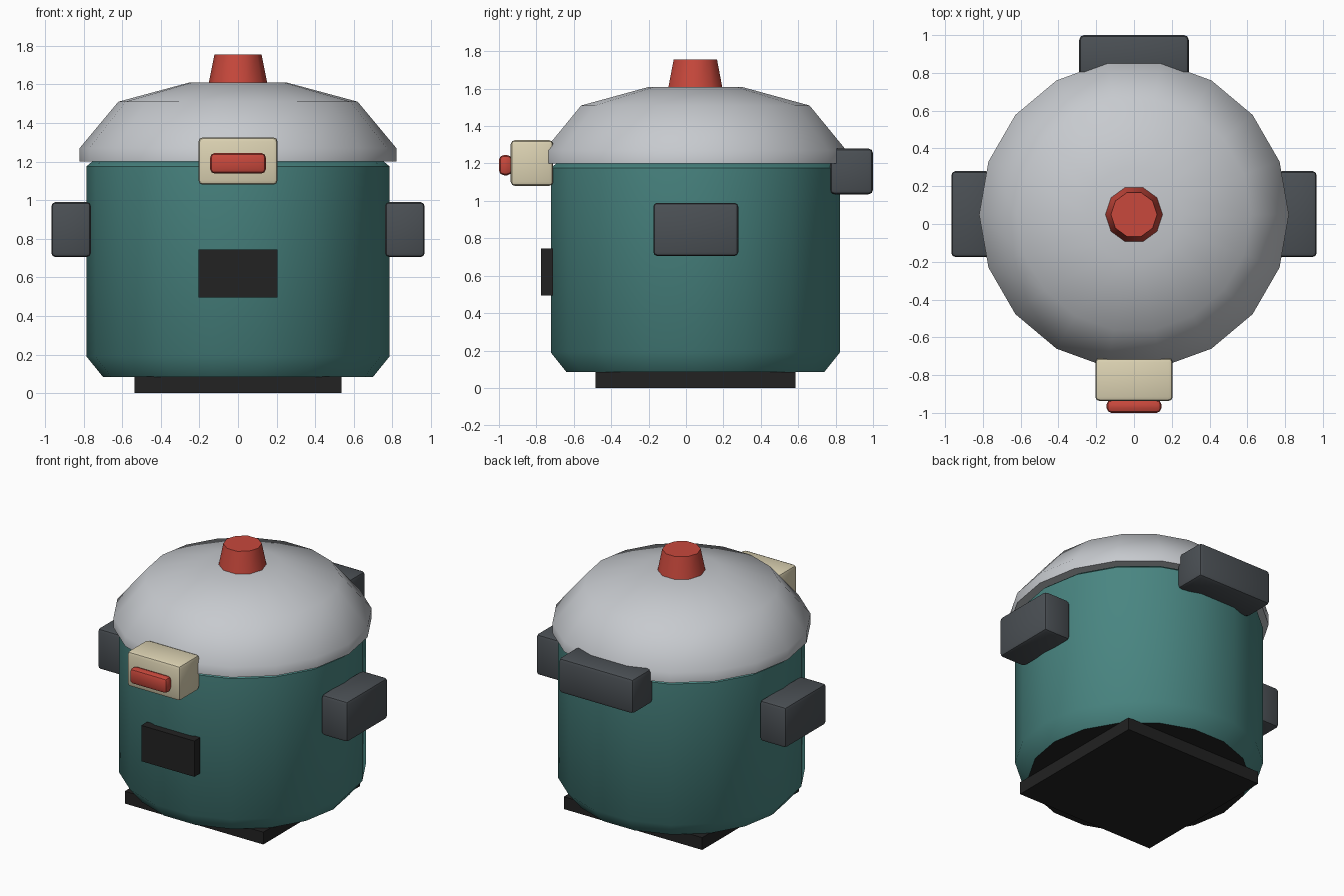
import bpy, bmesh, math
from mathutils import Vector

cube = bpy.data.objects.get("Cube")
if cube:
    bpy.data.objects.remove(cube, do_unlink=True)

CENTRE_Y = 0.05


def material(name, rgb):
    m = bpy.data.materials.new(name)
    m.use_nodes = True
    m.diffuse_color = (*rgb, 1)
    m.node_tree.nodes["Principled BSDF"].inputs["Base Color"].default_value = (*rgb, 1)
    return m


teal = material("teal enamel", (0.066, 0.235, 0.22))
silver = material("pale grey metal", (0.57, 0.59, 0.62))
red = material("red plastic", (0.58, 0.065, 0.045))
cream = material("cream plastic", (0.72, 0.65, 0.45))
slate = material("dark grey rubber", (0.07, 0.08, 0.09))
black = material("black plastic", (0.016, 0.016, 0.016))


def finish(name, bm, mats, smooth_angle=None):
    mesh = bpy.data.meshes.new(name)
    bm.to_mesh(mesh)
    bm.free()
    obj = bpy.data.objects.new(name, mesh)
    bpy.context.collection.objects.link(obj)
    for m in mats:
        mesh.materials.append(m)
    if smooth_angle:
        bpy.ops.object.select_all(action="DESELECT")
        obj.select_set(True)
        bpy.context.view_layer.objects.active = obj
        bpy.ops.object.shade_smooth_by_angle(angle=math.radians(smooth_angle))
    return obj


def lathe(name, profile, sides, mats):
    """Closed turned solid from (radius, height) points, bottom to top."""
    bm = bmesh.new()
    rings = []
    for r, z in profile:
        angles = [2 * math.pi * i / sides for i in range(sides)]
        rings.append([bm.verts.new((r * math.cos(a), CENTRE_Y + r * math.sin(a), z))
                      for a in angles])
    for low, high in zip(rings, rings[1:]):
        for i in range(sides):
            j = (i + 1) % sides
            bm.faces.new((low[i], low[j], high[j], high[i]))
    bottom = bm.faces.new(rings[0][::-1])
    bm.faces.new(rings[-1])
    bottom.material_index = len(mats) - 1
    return finish(name, bm, mats, 45)


def box(name, low, high, mat, bevel=0):
    low, high = Vector(low), Vector(high)
    bm = bmesh.new()
    bmesh.ops.create_cube(bm, size=1)
    for v in bm.verts:
        v.co = (low + high) / 2 + v.co * (high - low)
    if bevel:
        bmesh.ops.bevel(bm, geom=bm.edges[:], offset=bevel, segments=2,
                        profile=0.5, affect="EDGES")
    return finish(name, bm, [mat], 35 if bevel else None)


# Pot, with a dark underside
lathe("pot_body", [(0.70, 0.085), (0.785, 0.19), (0.785, 1.175), (0.755, 1.2)],
      18, [teal, black])
lathe("lid", [(0.82, 1.2), (0.82, 1.27), (0.62, 1.51), (0.25, 1.61)], 18, [silver])
lathe("lid_knob", [(0.152, 1.605), (0.122, 1.755)], 10, [red])

# Square foot and front panel
box("base_plate", (-0.535, -0.485, 0), (0.535, 0.585, 0.086), black)
box("front_panel", (-0.205, -0.775, 0.495), (0.205, -0.71, 0.745), black)

# Side handles
for side, sign in (("left", 1), ("right", -1)):
    x0, x1 = sorted((sign * 0.762, sign * 0.967))
    box(side + "_handle", (x0, -0.175, 0.705), (x1, 0.28, 0.99), slate, 0.022)

# Hinge at the back, latch and button at the front
box("back_hinge", (-0.29, 0.77, 1.035), (0.29, 1.0, 1.28), slate, 0.025)
box("front_latch", (-0.205, -0.937, 1.08), (0.205, -0.71, 1.325), cream, 0.022)
box("latch_button", (-0.145, -1.0, 1.137), (0.145, -0.93, 1.245), red, 0.026)
